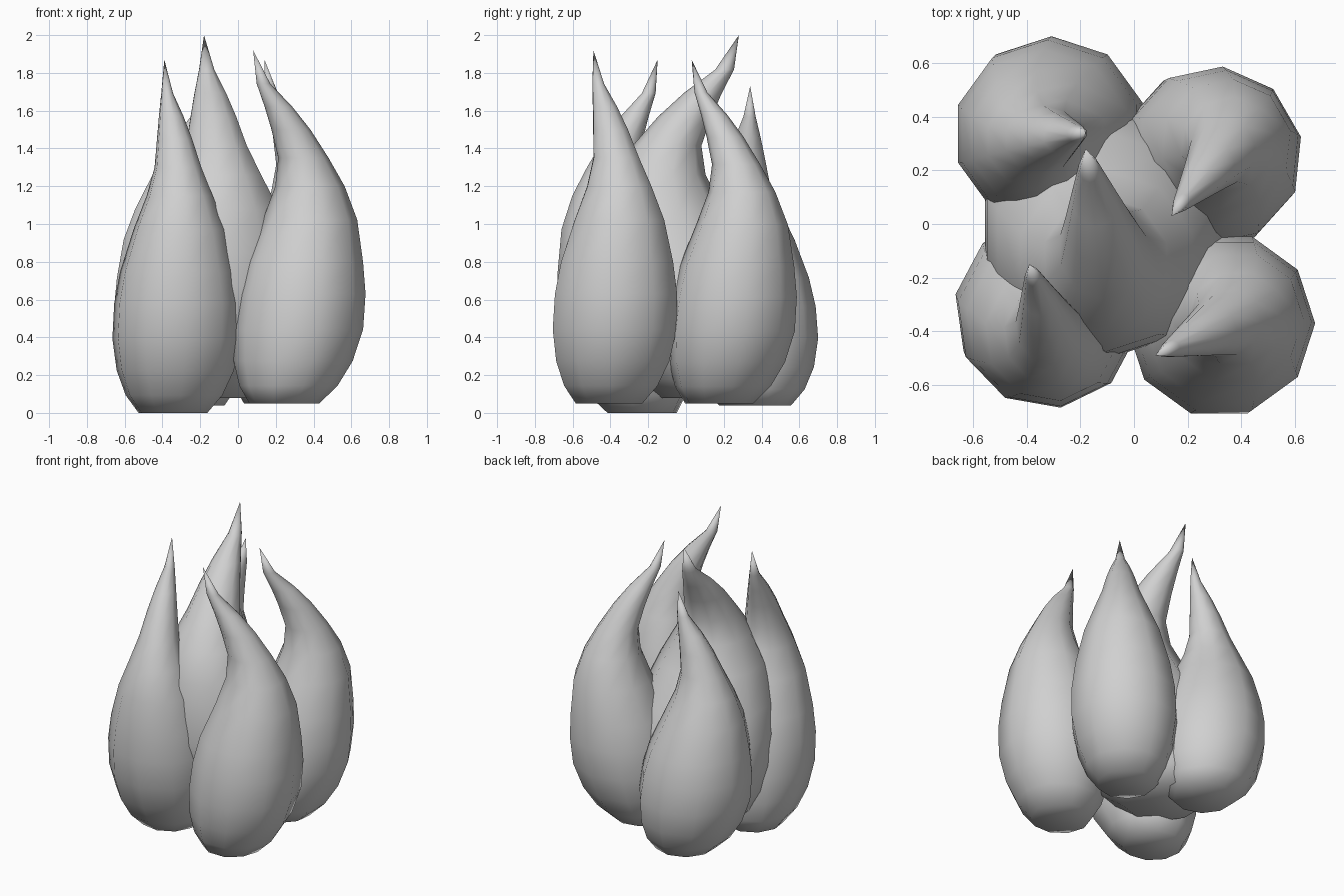
import bpy, bmesh, math
from mathutils import Vector

default = bpy.data.objects.get("Cube")
if default:
    bpy.data.objects.remove(default)

SIDES = 10

grey = bpy.data.materials.new("plain_grey")
grey.use_nodes = True
colour = (0.63, 0.63, 0.63, 1)
grey.diffuse_color = colour
grey.node_tree.nodes["Principled BSDF"].inputs["Base Color"].default_value = colour

# Teardrop profile: height fraction, sideways drift along the lean, radius
PROFILE = [
    (0, .28, .185), (.05, .2, .26), (.12, .11, .315), (.21, .02, .345),
    (.31, -.04, .34), (.4, -.09, .312), (.52, -.2, .25), (.615, -.19, .185),
    (.695, -.05, .135), (.775, .21, .105), (.84, .47, .075), (.905, .78, .037),
]


def flame(name, centre, tip, lean, base, turn, width=1.0):
    """Loft a teardrop from a flat foot to a bent, pointed tip."""
    centre, tip, lean = Vector(centre), Vector(tip), Vector(lean)
    tilt = tip.xy - centre - lean
    across = lean.orthogonal().normalized()
    bm = bmesh.new()
    rings = []
    for t, drift, radius in PROFILE:
        mid = centre + lean * drift + tilt * t
        z = base + t * (tip.z - base)
        squeeze = 0.4 * max(0, t - 0.5)
        ring = []
        for i in range(SIDES):
            a = math.radians(turn) + math.tau * i / SIDES
            spoke = Vector((math.cos(a), math.sin(a))) * radius * width
            spoke -= across * spoke.dot(across) * squeeze
            ring.append(bm.verts.new((*(mid + spoke), z)))
        rings.append(ring)
    for low, high in zip(rings, rings[1:]):
        for i in range(SIDES):
            j = (i + 1) % SIDES
            bm.faces.new((low[i], low[j], high[j], high[i]))
    # Pointed tip and closed foot
    top = bm.verts.new(tip)
    for i in range(SIDES):
        bm.faces.new((rings[-1][i], rings[-1][(i + 1) % SIDES], top))
    bm.faces.new(reversed(rings[0]))
    for face in bm.faces:
        face.smooth = True
    mesh = bpy.data.meshes.new(name)
    bm.to_mesh(mesh)
    bm.free()
    mesh.materials.append(grey)
    obj = bpy.data.objects.new(name, mesh)
    bpy.context.collection.objects.link(obj)


# Four outer flames around a larger middle one
flame("front_right_flame", (-.325, -.305), (-.39, -.15, 1.87), (-.07, .26), 0, 26)
flame("front_left_flame", (.318, -.375), (.08, -.49, 1.92), (-.26, -.115), .05, 0)
flame("back_left_flame", (.265, .24), (.14, .03, 1.87), (-.2, -.23), .05, 12, .98)
flame("back_right_flame", (-.3, .355), (-.18, .34, 1.73), (.17, .04), .04, 18, 1.03)
flame("middle_flame", (-.11, .01), (-.18, .28, 2), (-.06, .4), .08, 18, 1.35)
